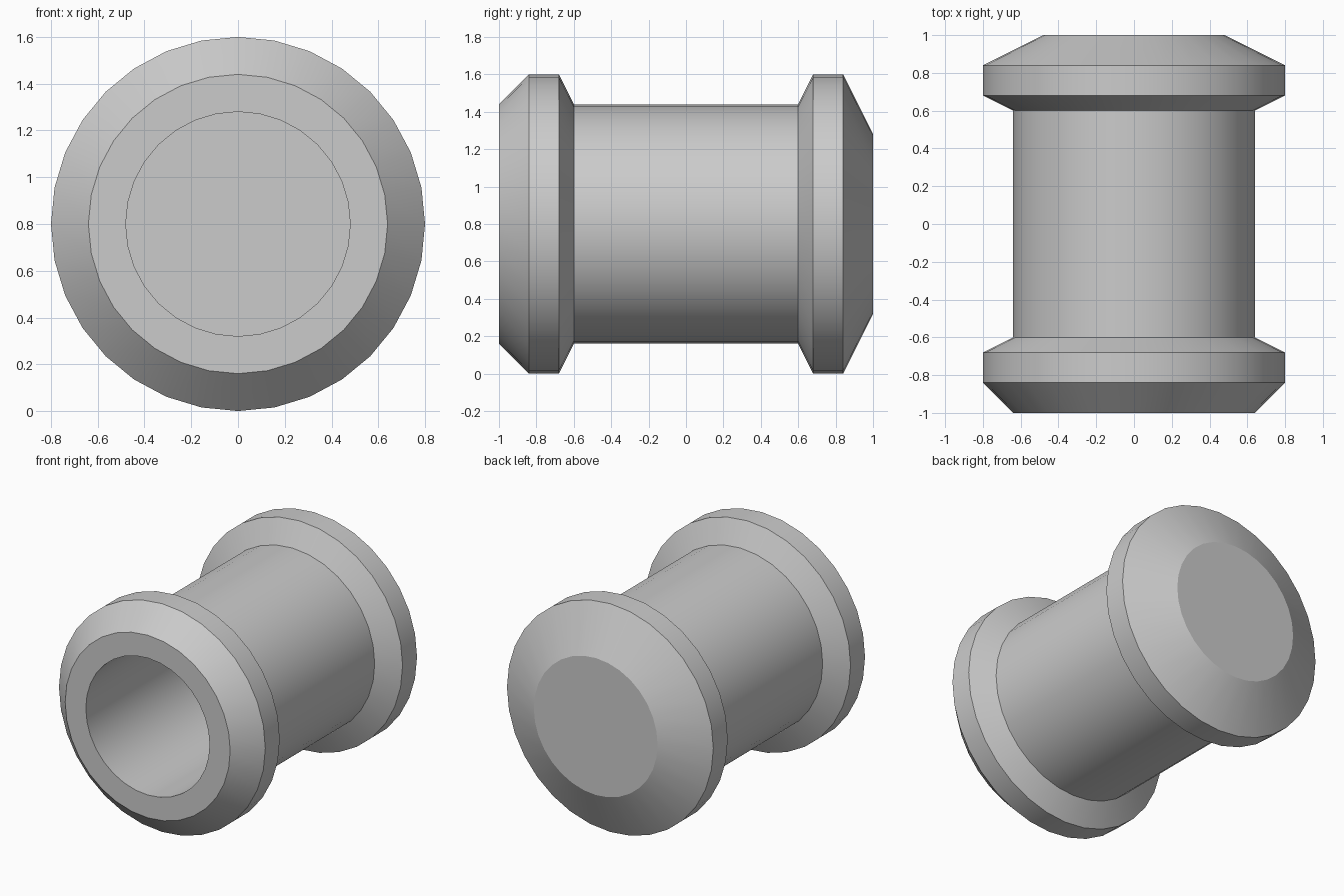
import bpy
import bmesh
from math import radians
from mathutils import Matrix, Vector

cube = bpy.data.objects.get("Cube")
if cube:
    bpy.data.objects.remove(cube, do_unlink=True)

SIDES = 32
CENTRE_Z = 0.8

# Plain grey finish
grey = bpy.data.materials.new("plain_grey")
grey.use_nodes = True
colour = (0.6, 0.6, 0.6, 1)
grey.diffuse_color = colour
grey.node_tree.nodes["Principled BSDF"].inputs["Base Color"].default_value = colour


def lathe(name, profile):
    """Spin (radius, y) points around the spool's long axis."""
    bm = bmesh.new()
    verts = [bm.verts.new((r, y, 0)) for r, y in profile]
    edges = [bm.edges.new(pair) for pair in zip(verts, verts[1:])]
    bmesh.ops.spin(bm, geom=verts + edges, cent=(0, 0, 0), axis=(0, 1, 0),
                   angle=radians(360), steps=SIDES, use_merge=False)
    bmesh.ops.remove_doubles(bm, verts=bm.verts, dist=0.0001)
    bmesh.ops.translate(bm, verts=bm.verts, vec=(0, 0, CENTRE_Z))
    bmesh.ops.recalc_face_normals(bm, faces=bm.faces)
    mesh = bpy.data.meshes.new(name)
    bm.to_mesh(mesh)
    bm.free()
    mesh.materials.append(grey)
    obj = bpy.data.objects.new(name, mesh)
    bpy.context.collection.objects.link(obj)
    bpy.ops.object.select_all(action='DESELECT')
    obj.select_set(True)
    bpy.context.view_layer.objects.active = obj
    bpy.ops.object.shade_smooth_by_angle(angle=radians(20))
    return obj


# Hollow spool: bore floor, bore wall, front flange, barrel, back flange, end cap
lathe("flanged_spool", [
    (0, 0.99), (0.48, 0.99), (0.48, -1),
    (0.64, -1), (0.8, -0.84), (0.8, -0.68), (0.64, -0.6),
    (0.64, 0.6), (0.8, 0.68), (0.8, 0.84), (0.48, 1), (0, 1),
])
